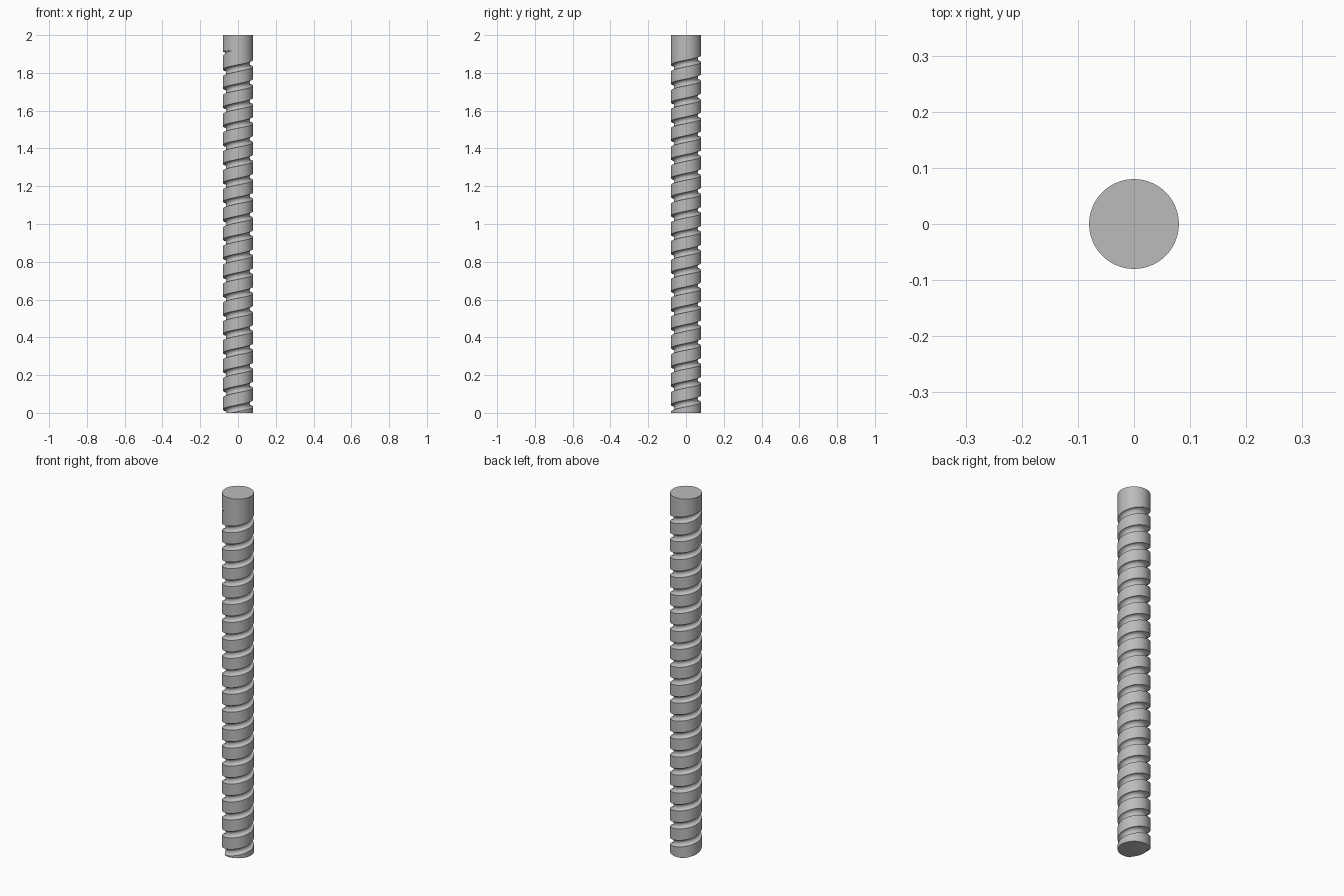
import bpy
import bmesh
import math

default = bpy.data.objects.get("Cube")
if default:
    bpy.data.objects.remove(default, do_unlink=True)

RADIUS, HEIGHT, PITCH = 0.08, 2.0, 0.1
HALF_WIDTH, DEPTH = 0.018, 0.018
STEPS, ARC = 72, 12            # steps per turn, segments across the groove
FADE_START, FADE_END = 19.42, 19.69


def groove_strength(turn):
    """Full groove along the rod, running out just below the plain head."""
    return min(1.0, max(0.0, (FADE_END - turn) / (FADE_END - FADE_START)))


def section(turn):
    """One pitch of rod surface: land, rounded groove, land."""
    f = groove_strength(turn)
    width = HALF_WIDTH * max(f, 0.15)
    points = [(-PITCH / 2, RADIUS)]
    for i in range(ARC + 1):
        a = math.pi * i / ARC
        points.append((-width * math.cos(a), RADIUS - DEPTH * f * math.sin(a)))
    points.append((PITCH / 2, RADIUS))
    return points


# Sweep the section along the helix, past both ends
bm = bmesh.new()
previous = None
for step in range(-2 * STEPS, 22 * STEPS + 1):
    turn = step / STEPS
    angle = 2 * math.pi * turn
    middle = PITCH * (turn - 0.5)
    row = [bm.verts.new((r * math.cos(angle), r * math.sin(angle), middle + dz))
           for dz, r in section(turn)]
    if previous:
        for i in range(len(row) - 1):
            bm.faces.new((previous[i], row[i], row[i + 1], previous[i + 1]))
    previous = row
bmesh.ops.remove_doubles(bm, verts=bm.verts[:], dist=0.00002)

# Trim square at both ends and cap
for z, direction in ((0, -1), (HEIGHT, 1)):
    cut = bmesh.ops.bisect_plane(
        bm, geom=bm.verts[:] + bm.edges[:] + bm.faces[:], dist=0.00001,
        plane_co=(0, 0, z), plane_no=(0, 0, direction), clear_outer=True)
    rim = [e for e in bm.edges if e.is_boundary
           and all(abs(v.co.z - z) < 0.0001 for v in e.verts)]
    bmesh.ops.holes_fill(bm, edges=rim, sides=0)
bmesh.ops.recalc_face_normals(bm, faces=bm.faces[:])

mesh = bpy.data.meshes.new("grooved_rod")
bm.to_mesh(mesh)
bm.free()
rod = bpy.data.objects.new("grooved_rod", mesh)
bpy.context.collection.objects.link(rod)

# Plain grey
grey = bpy.data.materials.new("grey")
grey.use_nodes = True
colour = (0.5, 0.5, 0.5, 1)
grey.diffuse_color = colour
grey.node_tree.nodes["Principled BSDF"].inputs["Base Color"].default_value = colour
mesh.materials.append(grey)

bpy.ops.object.select_all(action='DESELECT')
rod.select_set(True)
bpy.context.view_layer.objects.active = rod
bpy.ops.object.shade_smooth_by_angle(angle=math.radians(35))
